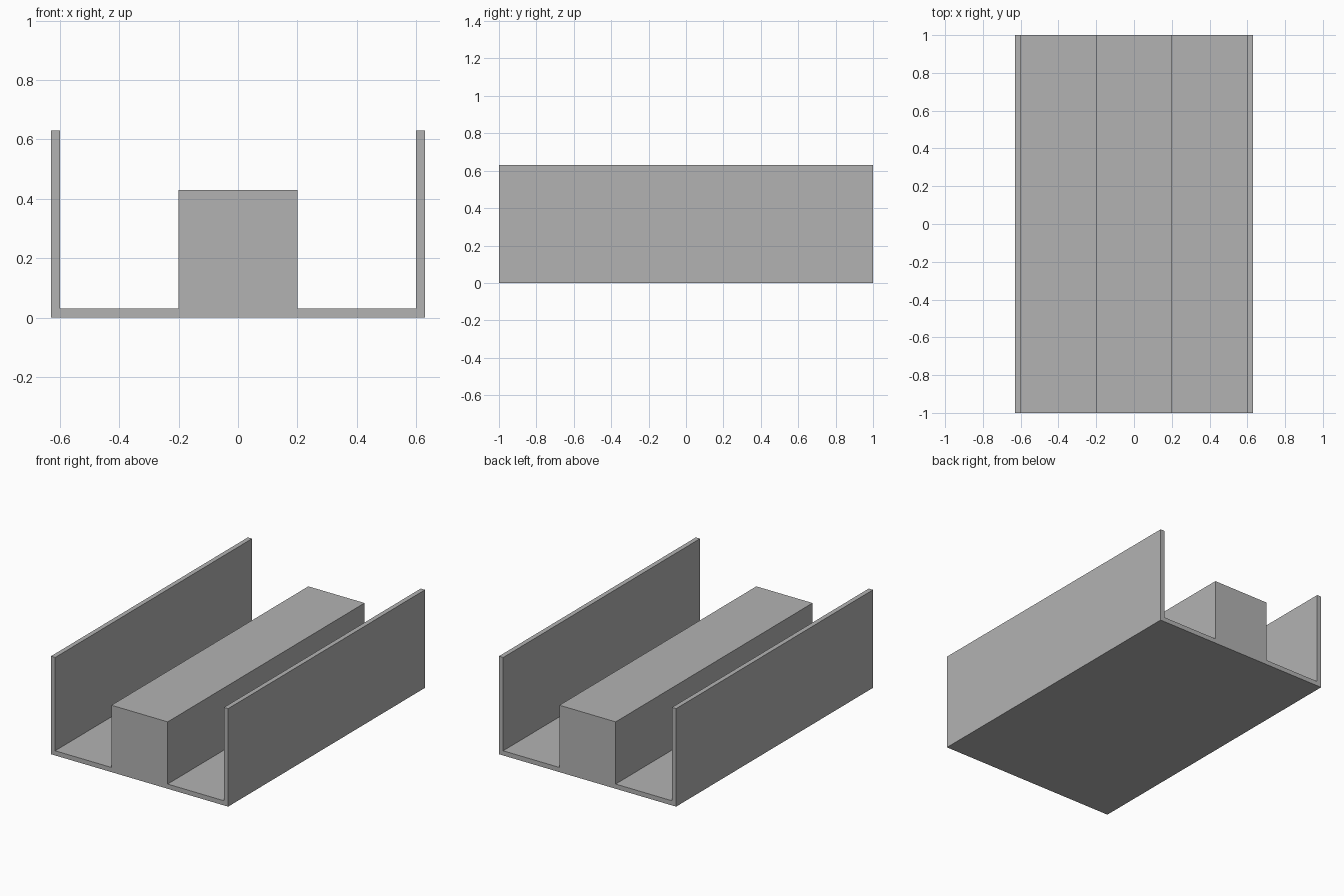
import bpy
import bmesh

cube = bpy.data.objects.get("Cube")
if cube:
    bpy.data.objects.remove(cube, do_unlink=True)

# Plain grey finish
grey = bpy.data.materials.new("grey")
grey.use_nodes = True
colour = (0.45, 0.45, 0.45, 1)
grey.diffuse_color = colour
grey.node_tree.nodes["Principled BSDF"].inputs["Base Color"].default_value = colour

# Channel dimensions
length = 2.0
outer, inner, rib = 0.63, 0.60, 0.20
floor, rib_top, wall_top = 0.03, 0.43, 0.63

# Right half of the cross-section, from the rib top down and around to the base
half = [(rib, rib_top), (rib, floor), (inner, floor),
        (inner, wall_top), (outer, wall_top), (outer, 0)]
profile = half + [(-x, z) for x, z in reversed(half)]

# Extrude the whole section along the length
bm = bmesh.new()
section = bm.faces.new([bm.verts.new((x, -length / 2, z)) for x, z in profile])
result = bmesh.ops.extrude_face_region(bm, geom=[section], use_keep_orig=True)
moved = [v for v in result["geom"] if isinstance(v, bmesh.types.BMVert)]
bmesh.ops.translate(bm, verts=moved, vec=(0, length, 0))
bmesh.ops.recalc_face_normals(bm, faces=bm.faces)

mesh = bpy.data.meshes.new("ribbed_channel")
bm.to_mesh(mesh)
bm.free()
mesh.materials.append(grey)
channel = bpy.data.objects.new("ribbed_channel", mesh)
bpy.context.collection.objects.link(channel)
